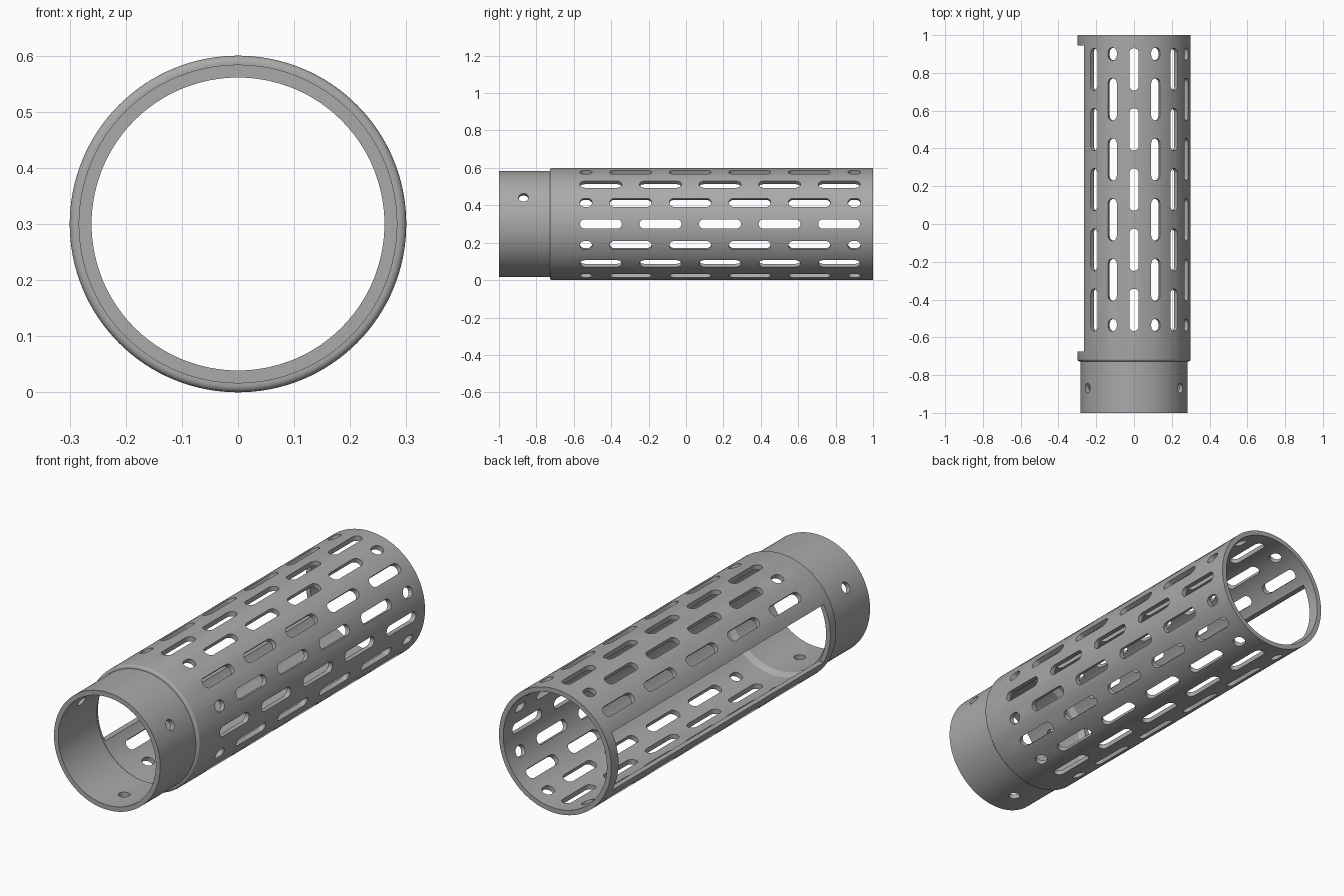
import bpy, bmesh, math
from mathutils import Matrix, Vector

cube = bpy.data.objects.get("Cube")
if cube:
    bpy.data.objects.remove(cube, do_unlink=True)

AXIS_Z = 0.3
R_TUBE, R_COLLAR, BORE, COLLAR_BORE = 0.3, 0.284, 0.277, 0.261
STEP_Y, FILLET = -0.727, 0.012
SLOT_W, SLOT_L, PITCH = 0.05, 0.224, 0.3185
SLOT_MIN, SLOT_MAX = -0.568, 0.934

grey = bpy.data.materials.new("metal_grey")
grey.use_nodes = True
colour = (0.4, 0.4, 0.4, 1)
grey.diffuse_color = colour
grey.node_tree.nodes["Principled BSDF"].inputs["Base Color"].default_value = colour


def make_object(name, bm):
    bmesh.ops.recalc_face_normals(bm, faces=bm.faces)
    mesh = bpy.data.meshes.new(name)
    bm.to_mesh(mesh)
    bm.free()
    obj = bpy.data.objects.new(name, mesh)
    bpy.context.collection.objects.link(obj)
    mesh.materials.append(grey)
    return obj


def lathe(profile, segments=128):
    """Closed ring from (radius, y) points turned about the tube axis."""
    bm = bmesh.new()
    rings = []
    for i in range(segments):
        a = math.tau * i / segments
        rings.append([bm.verts.new((r * math.cos(a), y, AXIS_Z + r * math.sin(a)))
                      for r, y in profile])
    n = len(profile)
    for i, ring in enumerate(rings):
        after = rings[(i + 1) % segments]
        for j in range(n):
            k = (j + 1) % n
            bm.faces.new((ring[j], ring[k], after[k], after[j]))
    return bm


def add_slot(bm, angle, y0, y1, width):
    """Round-ended prism pointing outward from the axis."""
    r = width / 2
    outline = []
    for end, start in ((y1 - r, 0), (y0 + r, math.pi)):
        for i in range(11):
            a = start + math.pi * i / 10
            outline.append((r * math.cos(a), end + r * math.sin(a)))
    if y1 - y0 <= width + 1e-4:          # plain round hole
        outline = outline[:10] + outline[11:21]
    out = Vector((math.cos(angle), 0, math.sin(angle)))
    side = Vector((-math.sin(angle), 0, math.cos(angle)))
    centre = Vector((0, 0, AXIS_Z))
    low, high = ([bm.verts.new(centre + out * d + side * s + Vector((0, y, 0)))
                  for s, y in outline] for d in (0.2, 0.35))
    bm.faces.new(low)
    bm.faces.new(high)
    n = len(outline)
    for i in range(n):
        j = (i + 1) % n
        bm.faces.new((low[i], low[j], high[j], high[i]))


# Stepped tube: collar, rounded shoulder, main body, chamfered inner lip
shoulder = [(R_TUBE - FILLET * (1 - math.sin(t)), STEP_Y + FILLET * (1 - math.cos(t)))
            for t in (math.pi / 2 * i / 5 for i in range(6))]
profile = [(COLLAR_BORE, -1), (R_COLLAR, -1), (R_COLLAR, STEP_Y), *shoulder,
           (R_TUBE, 1), (BORE, 1), (BORE, -0.68), (COLLAR_BORE, -0.705)]
tube = make_object("slotted_tube", lathe(profile))

# Staggered slots; odd rows shift half a pitch and are clipped at both ends
bm = bmesh.new()
for row in range(16):
    if row in (7, 8, 9):                 # side window takes these rows
        continue
    first = -0.455 - (PITCH / 2 if row % 2 else 0)
    for i in range(6 if row % 2 else 5):
        mid = first + i * PITCH
        y0 = max(mid - SLOT_L / 2, SLOT_MIN)
        y1 = min(mid + SLOT_L / 2, SLOT_MAX)
        add_slot(bm, math.tau * row / 16, y0, y1, SLOT_W)

# Three screw holes in the collar
for degrees in (30, 150, 270):
    add_slot(bm, math.radians(degrees), -0.895, -0.843, 0.052)

# Long side window
size = Matrix.Diagonal((0.3, 1.618, 0.28, 1))
bmesh.ops.create_cube(bm, size=1, matrix=Matrix.Translation((-0.3, 0.135, AXIS_Z)) @ size)
cutter = make_object("opening_cutter", bm)
cutter.hide_render = True

cut = tube.modifiers.new("openings", "BOOLEAN")
cut.operation = "DIFFERENCE"
cut.solver = "EXACT"
cut.object = cutter
bpy.context.view_layer.objects.active = tube
for obj in bpy.context.selected_objects:
    obj.select_set(False)
tube.select_set(True)
bpy.ops.object.modifier_apply(modifier=cut.name)
bpy.data.objects.remove(cutter, do_unlink=True)
bpy.ops.object.shade_smooth_by_angle(angle=math.radians(30))
